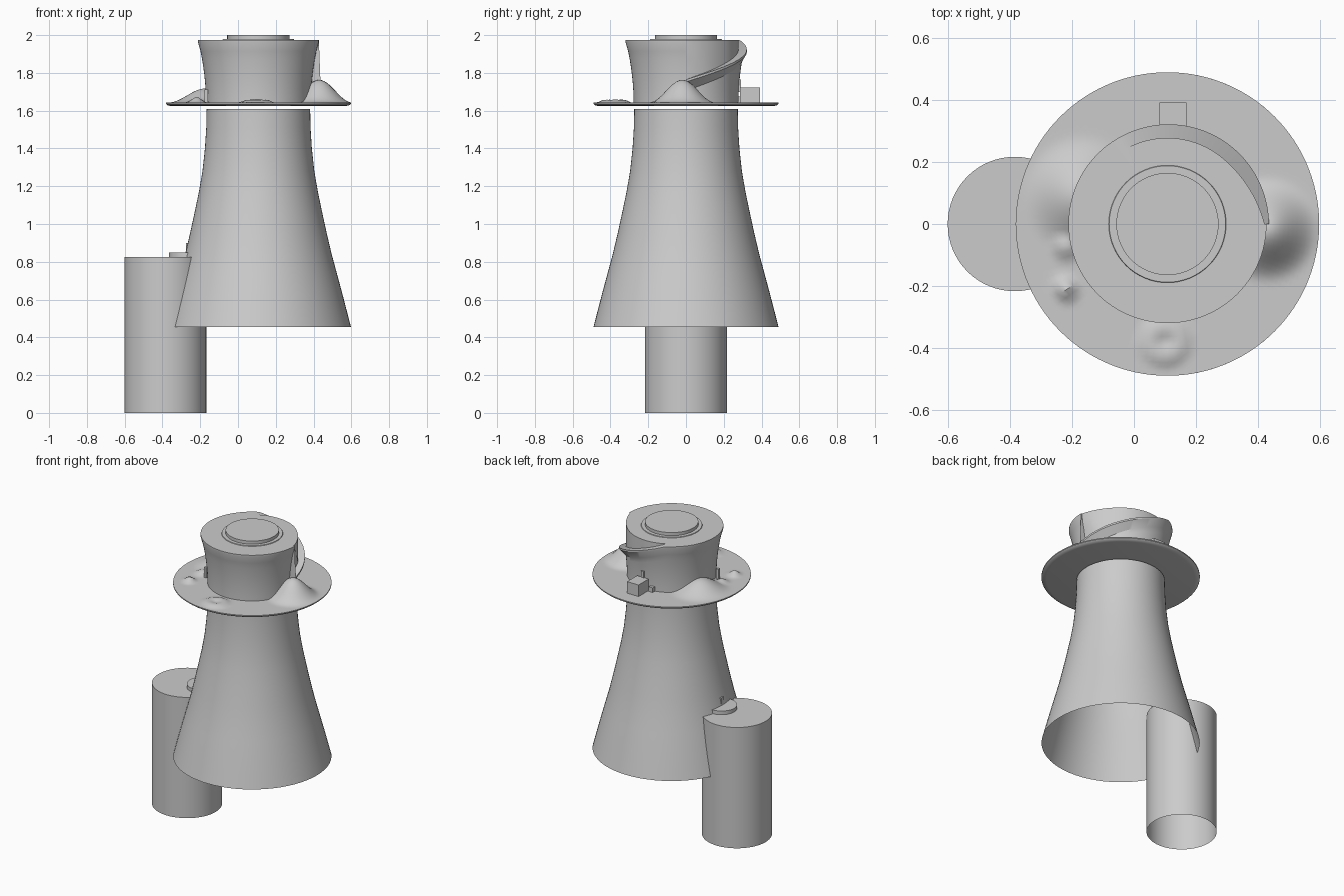
import bpy, bmesh, math
from math import sin, cos, pi, radians, hypot

if "Cube" in bpy.data.objects:
    bpy.data.objects.remove(bpy.data.objects["Cube"])

AX = 0.108   # x of the tower axis


def finish(bm, name, smooth=True):
    bmesh.ops.remove_doubles(bm, verts=bm.verts, dist=0.00005)
    bmesh.ops.recalc_face_normals(bm, faces=bm.faces)
    me = bpy.data.meshes.new(name)
    bm.to_mesh(me)
    bm.free()
    ob = bpy.data.objects.new(name, me)
    bpy.context.collection.objects.link(ob)
    if smooth:
        bpy.ops.object.select_all(action='DESELECT')
        ob.select_set(True)
        bpy.context.view_layer.objects.active = ob
        bpy.ops.object.shade_smooth_by_angle(angle=radians(30))
    return ob


def skin(name, columns, cx, cy=0.0, smooth=True):
    """Join columns of (angle, [(r, z), ...]) into a closed revolved surface."""
    bm = bmesh.new()
    cols = [[bm.verts.new((cx + r * cos(a), cy + r * sin(a), z)) for r, z in prof]
            for a, prof in columns]
    for c0, c1 in zip(cols, cols[1:] + cols[:1]):
        for i in range(len(c0) - 1):
            bm.faces.new((c0[i], c1[i], c1[i + 1], c0[i + 1]))
    return finish(bm, name, smooth)


def lathe(name, prof, cx, n=64, smooth=True):
    return skin(name, [(2 * pi * i / n, prof) for i in range(n)], cx, 0, smooth)


def box(name, x0, x1, y0, y1, z0, z1):
    bm = bmesh.new()
    bmesh.ops.create_cube(bm, size=1)
    for v in bm.verts:
        v.co = ((x0 + x1) / 2 + v.co.x * (x1 - x0),
                (y0 + y1) / 2 + v.co.y * (y1 - y0),
                (z0 + z1) / 2 + v.co.z * (z1 - z0))
    return finish(bm, name, False)


# Side drum, open at the bottom, with its hatch
lathe("side_drum", [(0.217, 0), (0.217, 0.825), (0, 0.825)], -0.385)
lathe("drum_hatch", [(0, 0.82), (0.097, 0.82), (0.097, 0.85), (0, 0.85)], -0.268, 32)
box("hatch_post", -0.276, -0.256, -0.012, 0.012, 0.85, 0.90)
box("hatch_bar", -0.272, -0.26, -0.035, 0.03, 0.85, 0.868)

# Flared lower tower, an open shell
lathe("lower_tower", [(0.49, 0.455), (0.468, 0.54), (0.442, 0.64), (0.415, 0.74),
                      (0.388, 0.84), (0.362, 0.95), (0.338, 1.06), (0.315, 1.17),
                      (0.296, 1.28), (0.283, 1.40), (0.276, 1.51), (0.274, 1.61)], AX)


# Round platform with mounds raised from its top
MOUNDS = [(0.43, -0.02, 0.175, 0.12), (-0.17, 0.09, 0.20, 0.075),
          (-0.22, -0.21, 0.055, 0.03), (-0.22, -0.07, 0.065, 0.025)]


def ground(x, y):
    h = 0.0
    for mx, my, rad, height in MOUNDS:
        d = hypot(x - mx, y - my)
        if d < rad:
            h = max(h, height * (0.5 + 0.5 * cos(pi * d / rad)))
    d = hypot(x - 0.10, y + 0.38)          # low crater at the front
    if d < 0.09:
        h = max(h, 0.015 * sin(pi * d / 0.09))
    return 1.643 + h


platform = []
N = 120
for i in range(N):
    a = 2 * pi * i / N
    prof = [(0, 1.624), (0.46, 1.624), (0.48, 1.628), (0.49, 1.636), (0.49, 1.643)]
    for j in range(1, 17):
        r = 0.49 - 0.225 * j / 16
        prof.append((r, ground(AX + r * cos(a), r * sin(a))))
    platform.append((a, prof))
skin("platform", platform, AX)


# Upper tower with a spiral ramp cut into and standing out of the wall
TOP, END = 1.975, 118.0


def flare(z):
    return 0.277 + 0.043 * max(0, (z - 1.63) / 0.345) ** 2


def wall_profile(deg):
    t = min(deg / END, 1.0)
    zr = 1.765 + (TOP - 1.765) * t
    outer = 0.328 - 0.008 * t
    inner = 0.278 + 0.036 * max(0, 1 - deg / 50) ** 2
    low = zr - 0.06
    prof = [(flare(z), z) for z in (1.63 + (low - 1.63) * k / 7 for k in range(8))]
    prof += [(outer, zr - 0.012), (outer, zr)]
    for k in range(5):
        z = zr + (TOP - zr) * k / 4
        prof.append((min(inner, flare(z)), z))
    return prof + [(0.19, TOP), (0, TOP)]


M = 96
columns = [(2 * pi * i / M, wall_profile(360 * i / M)) for i in range(M)]
columns.append((2 * pi - 0.002, wall_profile(360)))
skin("upper_tower", columns, AX)

# Roof cap on a thin base ring
lathe("cap_base", [(0.19, 1.974), (0.188, 1.979), (0, 1.979)], AX)
lathe("roof_cap", [(0.165, 1.975), (0.165, 2.0), (0, 2.0)], AX)

# Hut and small fittings on the platform
box("hut", 0.083, 0.17, 0.285, 0.393, 1.64, 1.722)
box("hut_chimney", 0.117, 0.137, 0.27, 0.29, 1.70, 1.765)
box("small_crate", 0.045, 0.075, 0.26, 0.295, 1.64, 1.675)
box("wall_post", -0.178, -0.16, -0.115, -0.095, 1.64, 1.712)
